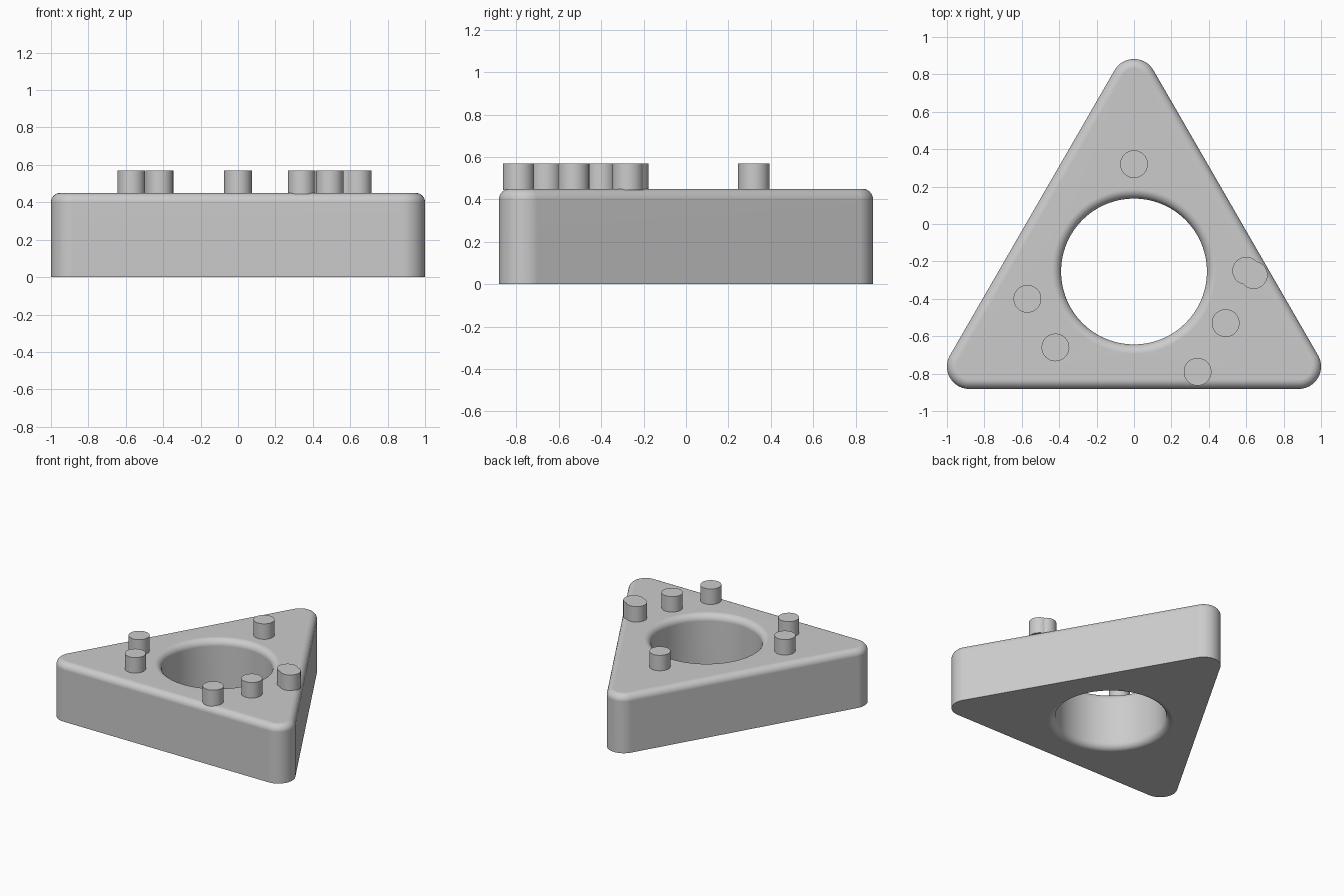
import bpy, bmesh
from math import sin, cos, radians, pi

if "Cube" in bpy.data.objects:
    bpy.data.objects.remove(bpy.data.objects["Cube"])

grey = bpy.data.materials.new("plain grey")
grey.use_nodes = True
colour = (0.6, 0.6, 0.6, 1)
grey.diffuse_color = colour
grey.node_tree.nodes["Principled BSDF"].inputs["Base Color"].default_value = colour

HEIGHT, FILLET, CORNER, HOLE = 0.45, 0.05, 0.12, 0.39
CENTRE_Y = -0.254
REACH = (2 - 2 * CORNER) / 3 ** 0.5   # centroid to corner-arc centre
STEPS = 24


def finish(obj):
    obj.data.materials.append(grey)
    bpy.ops.object.select_all(action='DESELECT')
    obj.select_set(True)
    bpy.context.view_layer.objects.active = obj
    bpy.ops.object.shade_smooth_by_angle(angle=radians(35))


def ring(bm, is_hole, grow, z):
    """Rounded triangle or hole outline, grown outward from its own centre."""
    verts = []
    for k in range(3):
        mid = pi / 2 + k * 2 * pi / 3
        for i in range(STEPS + 1):
            a = mid + (i / STEPS - 0.5) * 2 * pi / 3
            radius = (HOLE if is_hole else CORNER) + grow
            reach = 0 if is_hole else REACH
            verts.append(bm.verts.new((reach * cos(mid) + radius * cos(a),
                                       CENTRE_Y + reach * sin(mid) + radius * sin(a), z)))
    return verts


# Triangular body: closed section swept from outer wall, over the top, through the hole
arc = [(FILLET * (1 - cos(t)), FILLET * (1 - sin(t)))
       for t in (i * pi / 16 for i in range(9))]
section = [(False, 0, 0)]
section += [(False, -inset, HEIGHT - drop) for inset, drop in arc]
section += [(True, inset, HEIGHT - drop) for inset, drop in reversed(arc)]
section += [(True, inset, drop) for inset, drop in arc]

bm = bmesh.new()
rings = [ring(bm, *s) for s in section]
for j, lower in enumerate(rings):
    upper = rings[(j + 1) % len(rings)]
    n = len(lower)
    for i in range(n):
        k = (i + 1) % n
        bm.faces.new((lower[i], lower[k], upper[k], upper[i]))
bmesh.ops.remove_doubles(bm, verts=bm.verts, dist=1e-5)
bmesh.ops.recalc_face_normals(bm, faces=bm.faces)
mesh = bpy.data.meshes.new("triangle_body")
bm.to_mesh(mesh)
bm.free()
body = bpy.data.objects.new("triangle_body", mesh)
bpy.context.collection.objects.link(body)
finish(body)
weighted = body.modifiers.new("flat_tops", 'WEIGHTED_NORMAL')
weighted.keep_sharp = True


def peg(name, x, y, bottom=0.444, top=0.57):
    bpy.ops.mesh.primitive_cylinder_add(vertices=48, radius=0.074, depth=top - bottom,
                                        location=(x, y, (top + bottom) / 2))
    obj = bpy.context.object
    obj.name = name
    return obj


# Single pegs
for i, (x, y) in enumerate([(0, 0.32), (-0.57, -0.4), (-0.42, -0.66),
                            (0.34, -0.79), (0.49, -0.53)]):
    finish(peg(f"peg_{i + 1}", x, y))

# Two overlapping pegs fused into one
double = peg("double_peg", 0.6, -0.25)
partner = peg("double_peg_partner", 0.64, -0.273)
union = double.modifiers.new("fuse", 'BOOLEAN')
union.operation = 'UNION'
union.object = partner
bpy.context.view_layer.objects.active = double
bpy.ops.object.modifier_apply(modifier=union.name)
bpy.data.objects.remove(partner)
finish(double)
